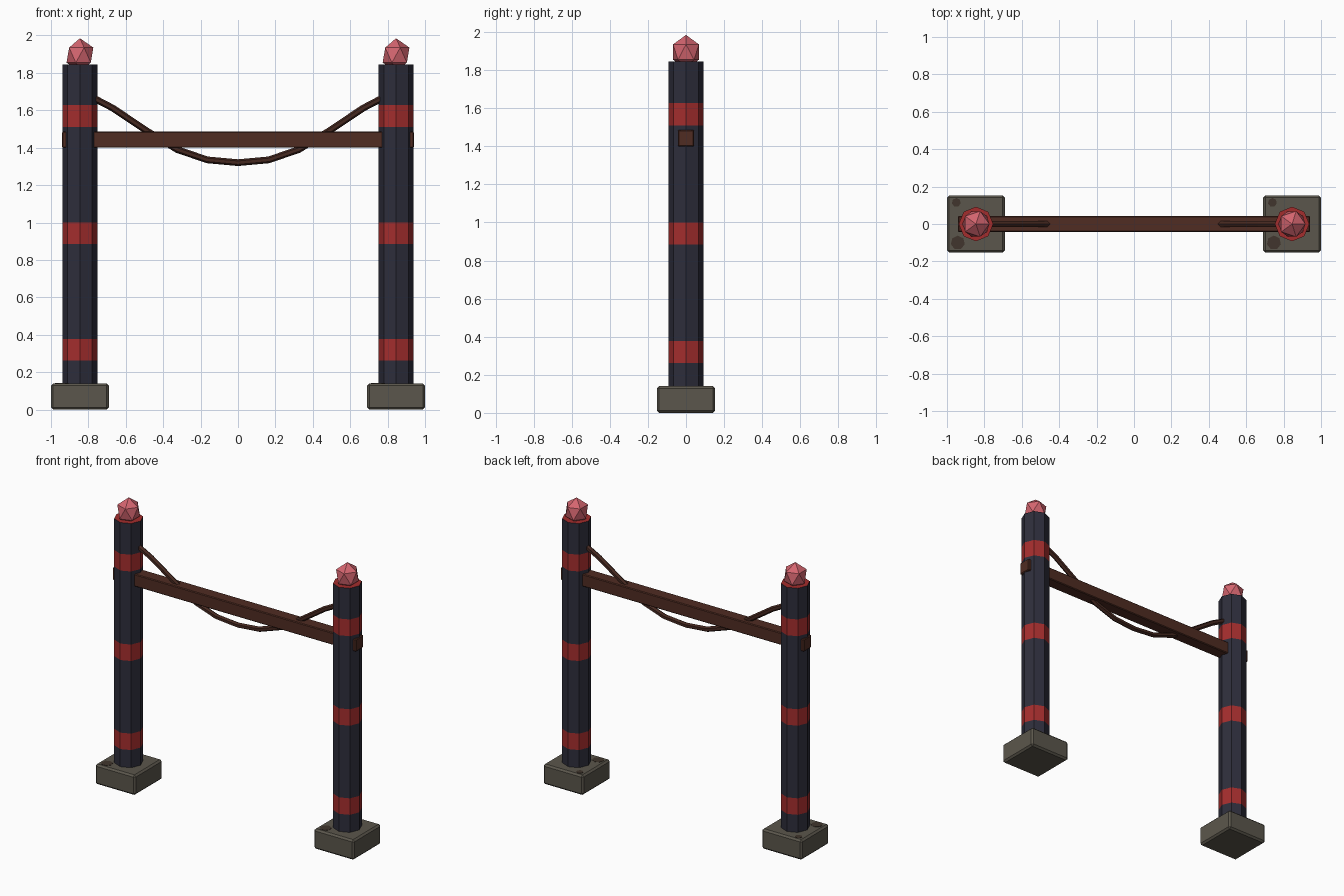
import bpy, bmesh, math
from mathutils import Matrix, Vector

cube = bpy.data.objects.get("Cube")
if cube:
    bpy.data.objects.remove(cube, do_unlink=True)


def material(name, rgb):
    m = bpy.data.materials.new(name)
    m.use_nodes = True
    m.diffuse_color = (*rgb, 1)
    m.node_tree.nodes["Principled BSDF"].inputs["Base Color"].default_value = (*rgb, 1)
    return m


NAVY = material("navy paint", (0.027, 0.027, 0.044))
RED = material("red paint", (0.37, 0.026, 0.026))
PINK = material("pink crystal", (0.66, 0.13, 0.16))
WOOD = material("brown wood", (0.08, 0.025, 0.016))
ROPE = material("dark rope", (0.06, 0.021, 0.014))
STONE = material("grey stone", (0.105, 0.094, 0.072))
STAIN = material("brown stain", (0.052, 0.036, 0.026))


def finish(name, bm, *mats):
    mesh = bpy.data.meshes.new(name)
    bmesh.ops.recalc_face_normals(bm, faces=bm.faces)
    bm.to_mesh(mesh)
    bm.free()
    for m in mats:
        mesh.materials.append(m)
    ob = bpy.data.objects.new(name, mesh)
    bpy.context.collection.objects.link(ob)
    return ob


def block(name, centre, size, bevel, mat):
    bm = bmesh.new()
    bmesh.ops.create_cube(bm, size=1, matrix=Matrix.Translation(centre) @ Matrix.Diagonal((*size, 1)))
    ob = finish(name, bm, mat)
    mod = ob.modifiers.new("edge", "BEVEL")
    mod.width = bevel
    mod.segments = 1
    return ob


def skin(bm, rings):
    """Join rings of points into a closed tube and return the side faces by row."""
    rows = [[bm.verts.new(p) for p in ring] for ring in rings]
    n = len(rows[0])
    sides = [[bm.faces.new((a[i], a[(i + 1) % n], b[(i + 1) % n], b[i])) for i in range(n)]
             for a, b in zip(rows, rows[1:])]
    caps = bm.faces.new(rows[0][::-1]), bm.faces.new(rows[-1])
    return sides, caps


POST_X = 0.845
BASE_TOP = 0.14
POST_TOP = 1.845
# Painted bands lie between alternate heights
LEVELS = [0.1, 0.263, 0.378, 0.885, 1.0, 1.51, 1.627, POST_TOP]

for side, x in (("left", POST_X), ("right", -POST_X)):
    # Stone footing with stains on its top
    block(side + "_base", (x, 0, BASE_TOP / 2), (0.31, 0.306, BASE_TOP), 0.012, STONE)
    for i, (dx, dy, r) in enumerate(((-0.097, -0.1, 0.038), (-0.105, 0.115, 0.024))):
        bm = bmesh.new()
        bmesh.ops.create_cone(bm, cap_ends=True, segments=7, radius1=r, radius2=r, depth=0.004,
                              matrix=Matrix.Translation((x + dx, dy, BASE_TOP)))
        finish(f"{side}_base_stain_{i + 1}", bm, STAIN)

    # Eight-sided post with red bands and a red top
    bm = bmesh.new()
    rings = [[(x + 0.0925 * math.cos(k * math.tau / 8), 0.0925 * math.sin(k * math.tau / 8), z)
              for k in range(8)] for z in LEVELS]
    sides, caps = skin(bm, rings)
    for row, faces in enumerate(sides):
        for f in faces:
            f.material_index = row % 2
    caps[1].material_index = 1
    finish(side + "_post", bm, NAVY, RED)

    # Faceted crystal
    bm = bmesh.new()
    bmesh.ops.create_icosphere(bm, subdivisions=1, radius=1,
                               matrix=Matrix.Translation((x, 0, 1.895)) @ Matrix.Diagonal((0.08, 0.08, 0.09, 1)))
    finish(side + "_crystal", bm, PINK)

# Crossbeam running through both posts
block("crossbeam", (0, 0, 1.443), (1.882, 0.086, 0.086), 0.005, WOOD)

# Sagging rope, mirrored from one half
half = [(0.165, 1.335), (0.325, 1.39), (0.485, 1.488), (0.67, 1.612), (0.80, 1.68)]
path = [Vector((-x, 0, z)) for x, z in reversed(half)] + [Vector((0, 0, 1.32))]
path += [Vector((x, 0, z)) for x, z in half]
rings = []
for i, p in enumerate(path):
    along = (path[min(i + 1, len(path) - 1)] - path[max(i - 1, 0)]).normalized()
    up = Vector((-along.z, 0, along.x))
    rings.append([p + 0.018 * (up * math.cos(a) + Vector((0, 1, 0)) * math.sin(a))
                  for a in (k * math.tau / 6 for k in range(6))])
bm = bmesh.new()
skin(bm, rings)
finish("rope", bm, ROPE)
